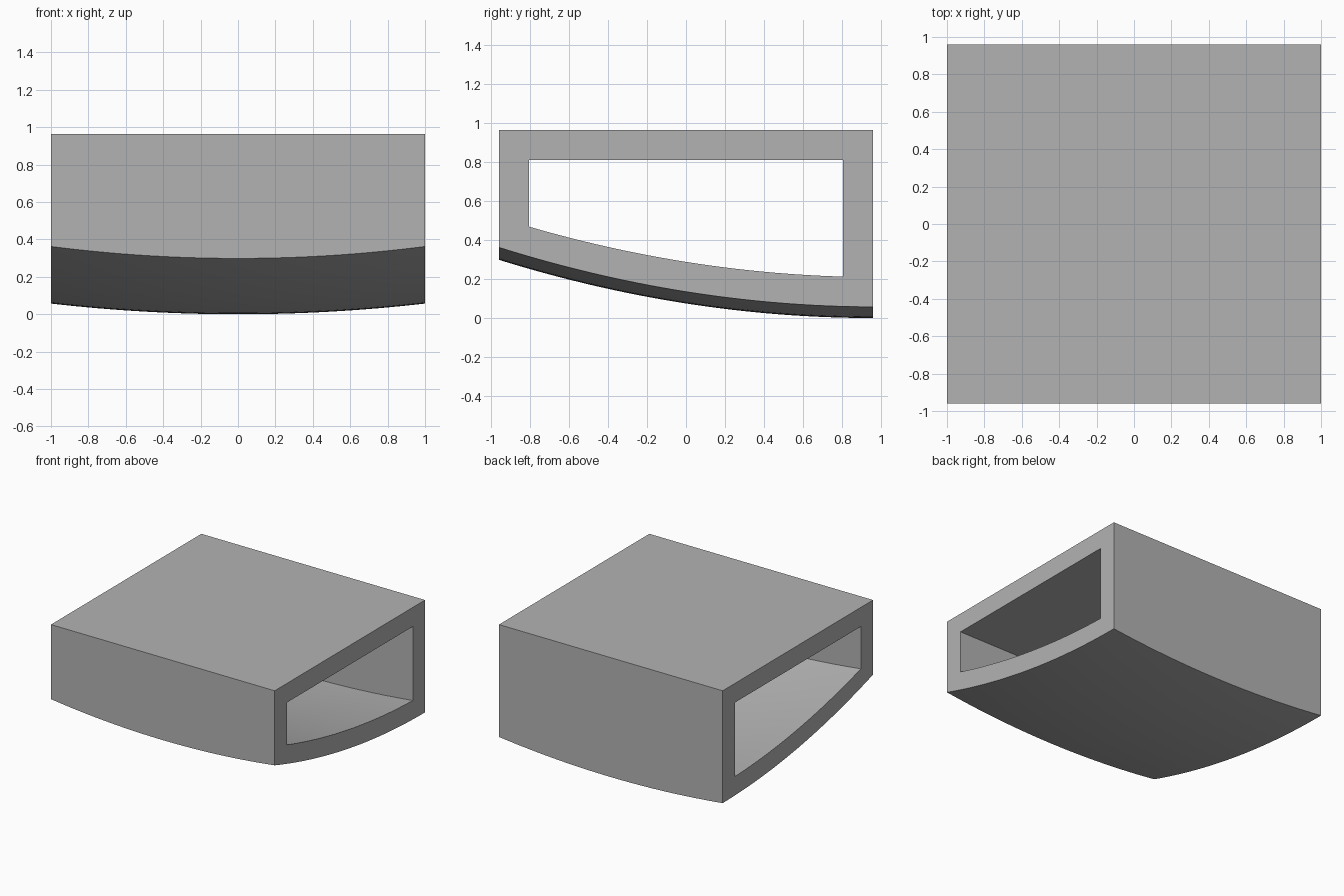
import bpy
import bmesh

default = bpy.data.objects.get("Cube")
if default:
    bpy.data.objects.remove(default, do_unlink=True)

HALF_X, HALF_Y, TOP, WALL = 1.0, 0.96, 0.965, 0.155
STEPS = 32

grey = bpy.data.materials.new("light_grey")
grey.use_nodes = True
colour = (0.45, 0.45, 0.45, 1)
grey.diffuse_color = colour
grey.node_tree.nodes["Principled BSDF"].inputs["Base Color"].default_value = colour


def belly(x, y):
    """Height of the doubly curved underside."""
    d = HALF_Y - y
    return 0.081 * d * d + (0.057 + 0.0035 * d) * x * x


def curved_block(name, half_x, half_y, top, lift):
    """Flat-topped block whose bottom follows the curved underside."""
    bm = bmesh.new()
    bmesh.ops.create_grid(bm, x_segments=STEPS, y_segments=STEPS, size=1)
    for v in bm.verts:
        v.co.x *= half_x
        v.co.y *= half_y
        v.co.z = belly(v.co.x, v.co.y) + lift
    # raise the rim into four walls and close them with one flat lid
    rim = [e for e in bm.edges if e.is_boundary]
    raised = bmesh.ops.extrude_edge_only(bm, edges=rim)["geom"]
    for v in raised:
        if isinstance(v, bmesh.types.BMVert):
            v.co.z = top
    bmesh.ops.holes_fill(bm, edges=[e for e in bm.edges if e.is_boundary], sides=0)
    bmesh.ops.recalc_face_normals(bm, faces=bm.faces)
    # merge each flat wall into a single face
    bmesh.ops.dissolve_limit(bm, angle_limit=0.0001, verts=bm.verts, edges=bm.edges)
    mesh = bpy.data.meshes.new(name)
    bm.to_mesh(mesh)
    bm.free()
    mesh.materials.append(grey)
    obj = bpy.data.objects.new(name, mesh)
    bpy.context.collection.objects.link(obj)
    return obj


# outer shell and the passage cut through it from side to side
shell = curved_block("hollow_shell", HALF_X, HALF_Y, TOP, 0)
passage = curved_block("passage_cutter", HALF_X * 1.1, HALF_Y - WALL, TOP - WALL, 0.153)
passage.hide_render = True

cut = shell.modifiers.new("passage", 'BOOLEAN')
cut.operation = 'DIFFERENCE'
cut.solver = 'EXACT'
cut.object = passage

bpy.ops.object.select_all(action='DESELECT')
shell.select_set(True)
bpy.context.view_layer.objects.active = shell
bpy.ops.object.modifier_apply(modifier=cut.name)
bpy.data.objects.remove(passage, do_unlink=True)
bpy.ops.object.shade_smooth_by_angle(angle=0.5)
